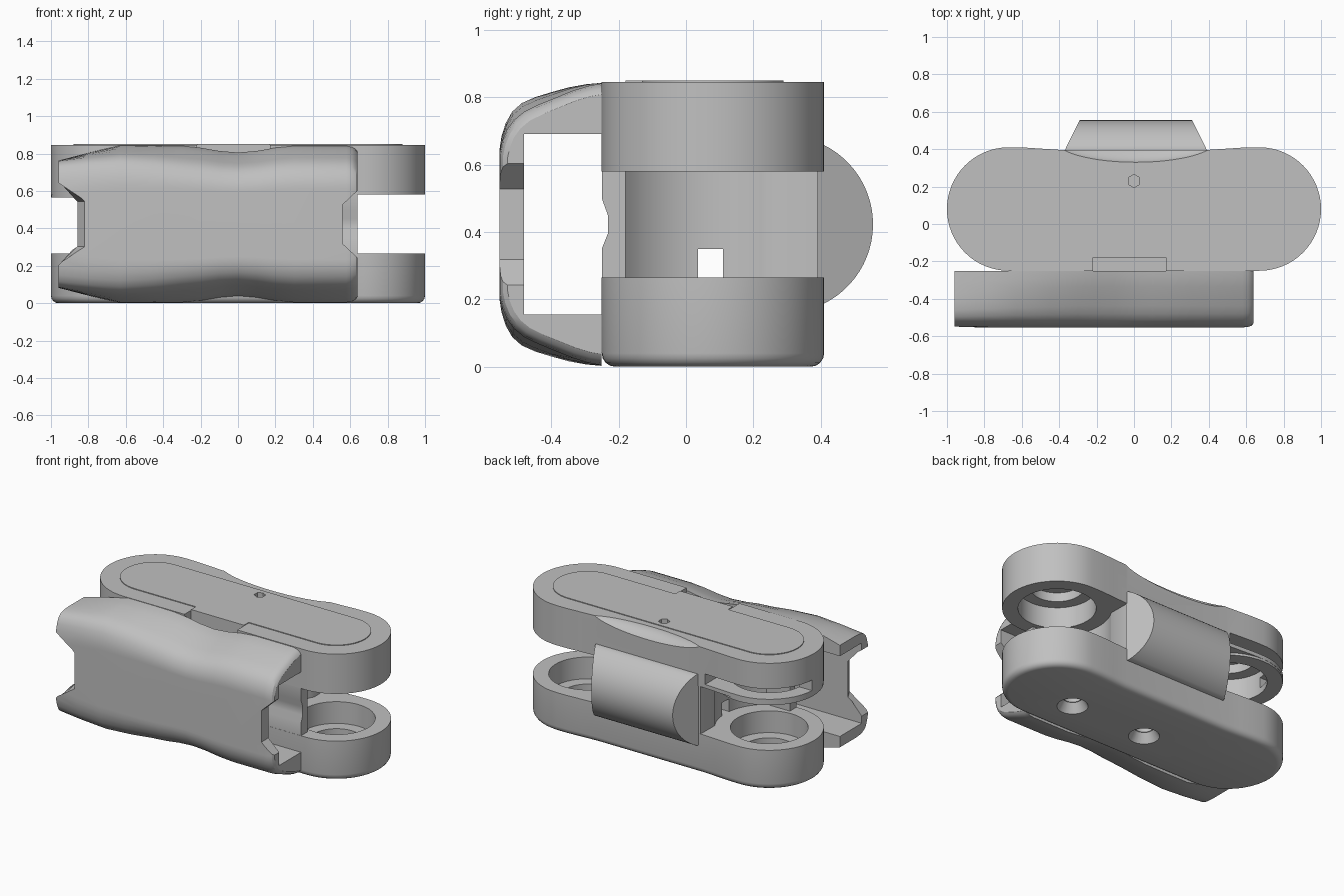
import bpy, bmesh, math
from mathutils import Matrix

cube = bpy.data.objects.get("Cube")
if cube:
    bpy.data.objects.remove(cube, do_unlink=True)

grey = bpy.data.materials.new("plain_grey")
grey.use_nodes = True
grey.diffuse_color = (0.53, 0.53, 0.53, 1)
grey.node_tree.nodes["Principled BSDF"].inputs["Base Color"].default_value = (0.53, 0.53, 0.53, 1)

LOBE_X, LOBE_Y, MID_Z = 0.67, 0.08, 0.4225
TOP, SLOT_LOW, SLOT_HIGH = 0.845, 0.265, 0.58


def make(name, bm):
    bmesh.ops.recalc_face_normals(bm, faces=bm.faces)
    mesh = bpy.data.meshes.new(name)
    bm.to_mesh(mesh)
    bm.free()
    mesh.materials.append(grey)
    ob = bpy.data.objects.new(name, mesh)
    bpy.context.collection.objects.link(ob)
    return ob


def loft(name, rings):
    """Join equal-length closed rings of points and cap both ends."""
    bm = bmesh.new()
    rows = [[bm.verts.new(p) for p in ring] for ring in rings]
    n = len(rows[0])
    for a, b in zip(rows, rows[1:]):
        for i in range(n):
            j = (i + 1) % n
            bm.faces.new((a[i], a[j], b[j], b[i]))
    bm.faces.new(rows[0])
    bm.faces.new(rows[-1])
    return make(name, bm)


def prism(name, outline, z0, z1):
    return loft(name, [[(x, y, z) for x, y in outline] for z in (z0, z1)])


def box(x0, x1, y0, y1, z0, z1):
    return prism("cutter", [(x0, y0), (x1, y0), (x1, y1), (x0, y1)], z0, z1)


def disc(x, y, z0, z1, r0, r1=None, sides=48, name="cutter"):
    bm = bmesh.new()
    bmesh.ops.create_cone(bm, cap_ends=True, segments=sides, radius1=r0,
                          radius2=r0 if r1 is None else r1, depth=z1 - z0,
                          matrix=Matrix.Translation((x, y, (z0 + z1) / 2)))
    return make(name, bm)


def cut(ob, *cutters):
    for c in cutters:
        c.hide_render = True
        mod = ob.modifiers.new("cut", "BOOLEAN")
        mod.operation, mod.solver, mod.object = "DIFFERENCE", "EXACT", c
    bpy.context.view_layer.update()
    baked = bpy.data.meshes.new_from_object(
        ob.evaluated_get(bpy.context.evaluated_depsgraph_get()))
    ob.modifiers.clear()
    ob.data = baked
    for c in cutters:
        bpy.data.objects.remove(c, do_unlink=True)


def both_sides(right_half):
    return right_half + [(-x, y) for x, y in reversed(right_half)]


def arc(r, a0, a1, n):
    return [(LOBE_X + r * math.cos(math.radians(a0 + (a1 - a0) * i / n)),
             LOBE_Y + r * math.sin(math.radians(a0 + (a1 - a0) * i / n))) for i in range(n + 1)]


# Lower and upper plates share one waisted outline
outline = both_sides(arc(0.33, -90, 90, 32) + [(0.59, 0.409), (0.5, 0.403), (0.39, 0.396)])
lower = prism("lower_plate", outline, 0, SLOT_LOW)
upper = prism("upper_plate", outline, SLOT_HIGH, TOP)

# Rounded bottom rim
bm = bmesh.new()
bm.from_mesh(lower.data)
rim = [e for e in bm.edges if all(v.co.z < 0.001 for v in e.verts)]
bmesh.ops.bevel(bm, geom=rim, offset=0.04, segments=4, profile=0.5, affect="EDGES")
bm.to_mesh(lower.data)
bm.free()

# Round sockets and screw holes in the lower plate
for x in (-LOBE_X, LOBE_X):
    cut(lower, disc(x, LOBE_Y, 0.12, 0.4, 0.235))
    cut(lower, disc(x, LOBE_Y, 0.07, 0.2, 0.16))
for x in (-0.07, 0.49):
    cut(lower, disc(x, 0.01, -0.01, 0.06, 0.1, 0.06, 24))
    cut(lower, disc(x, 0.01, -0.01, 0.11, 0.055, sides=24))

# Sockets, front notch and scooped back edge in the upper plate
for x in (-LOBE_X, LOBE_X):
    cut(upper, disc(x, LOBE_Y, 0.5, 0.72, 0.235))
    cut(upper, disc(x, LOBE_Y, 0.5, 0.78, 0.16))
cut(upper, box(-0.22, 0.17, -0.3, -0.18, 0.72, 0.9))
bm = bmesh.new()
bmesh.ops.create_uvsphere(bm, u_segments=64, v_segments=32, radius=1,
                          matrix=Matrix.Translation((0.01, 0.45, 0.87))
                          @ Matrix.Diagonal((0.45, 0.125, 0.09, 1)))
cut(upper, make("cutter", bm))

# Slit around the back of the right socket, with a low collar beneath it
cut(upper, box(-1.1, -0.42, 0.1, 0.5, 0.605, 0.675))
collar = disc(-LOBE_X, LOBE_Y, 0.565, SLOT_HIGH + 0.001, 0.329, name="socket_collar")
cut(collar, disc(-LOBE_X, LOBE_Y, 0.5, 0.7, 0.235))

# Thin lid with a tab reaching the front notch and a small hexagonal hole
lid_end = arc(0.21, -90, 90, 24)
lid_left = [(-x, y) for x, y in reversed(lid_end)]
tab = [(-0.22, -0.13), (-0.22, -0.18), (0.17, -0.18), (0.17, -0.13)]
lid = prism("lid", lid_end + lid_left + tab, TOP - 0.001, TOP + 0.005)
for ob in (lid, upper):
    cut(ob, disc(0, 0.23, TOP - 0.06, 0.9, 0.035, sides=6))

# Core between the plates, hollowed around each lobe
core_half = [(0.64, -0.249), (0.64, -0.18)] + arc(0.33, 232, 149, 16) + [(0.385, 0.395)]
core = prism("core", both_sides(core_half), SLOT_LOW - 0.01, SLOT_HIGH + 0.01)
cut(core, box(-1, 1, 0.035, 0.11, SLOT_LOW - 0.02, 0.35))
groove = [(-0.3, 0.53), (-0.25, 0.5), (-0.232, 0.45), (-0.232, 0.395), (-0.25, 0.35), (-0.3, 0.31)]
cut(core, loft("cutter", [[(x, y, z) for y, z in groove] for x in (-1, 1)]))

# Rounded back pad with slanted ends
pad_arc = [(0.292 + 0.263 * math.cos(a), MID_Z + 0.263 * math.sin(a))
           for a in [math.radians(-64 + 128 * i / 24) for i in range(25)]]
pad_section = [(0.39, MID_Z - 0.237)] + pad_arc + [(0.39, MID_Z + 0.237)]
loft("back_pad", [[(0.01 + s * (0.38 - 0.5 * max(y - 0.395, 0)), y, z) for y, z in pad_section]
                  for s in (-1, 1)])

# Front cover: C-shaped section lofted along x, boxy at the left end,
# sloped elsewhere and narrowed at the waist
sloped = [(0, 1), (0.12, 0.985), (0.28, 0.95), (0.45, 0.9), (0.62, 0.85), (0.76, 0.8),
          (0.86, 0.74), (0.93, 0.67), (0.975, 0.59), (0.999, 0.51), (1, 0.45)]
boxy = [(0, 1), (0.2, 1), (0.4, 1), (0.55, 1), (0.7, 0.99), (0.82, 0.96),
        (0.9, 0.9), (0.95, 0.8), (0.985, 0.68), (0.999, 0.55), (1, 0.45)]
inner = [(-0.25, 0.155), (-0.48, 0.155), (-0.48, 0.69), (-0.25, 0.69)]
# Each station: x, half height, depth, boxiness
stations = [(-0.96, 0.34, 0.3, 1), (-0.8, 0.382, 0.303, 0.65),
            (-0.63, 0.42, 0.304, 0.35), (-0.45, 0.42, 0.304, 0.2), (-0.3, 0.418, 0.303, 0)]
stations += [(x, 0.4 - 0.017 * math.cos(math.pi * x / 0.3), 0.303, 0)
             for x in (-0.2, -0.1, 0, 0.1, 0.2)]
stations += [(0.3, 0.418, 0.303, 0), (0.58, 0.418, 0.303, 0), (0.61, 0.412, 0.3, 0),
             (0.63, 0.4, 0.293, 0), (0.64, 0.385, 0.28, 0)]
rings = []
for x, h, depth, mix in stations:
    half = [(u0 + (u1 - u0) * mix, t0 + (t1 - t0) * mix)
            for (u0, t0), (u1, t1) in zip(sloped, boxy)]
    section = half + [(u, -t) for u, t in reversed(half)]
    rings.append([(x, -0.25 - depth * u, MID_Z + h * t) for u, t in section]
                 + [(x, y, z) for y, z in inner])
cover = loft("front_cover", rings)

# Tapered notches in both ends of the cover; the left one is bevelled through the wall
for end, deep, slant, wide, narrow in ((-0.96, -0.84, 0.03, 0.22, 0.12),
                                       (0.64, 0.56, 0, 0.18, 0.105)):
    out = end + math.copysign(0.05, end)
    rings = []
    for y, shift in ((-0.57, slant), (-0.46, -slant)):
        shape = [(out, -wide), (end, -wide), (deep + shift, -narrow),
                 (deep + shift, narrow), (end, wide), (out, wide)]
        rings.append([(x, y, MID_Z + z) for x, z in shape])
    cut(cover, loft("cutter", rings))

# Smooth curved walls, keep hard edges
bpy.ops.object.select_all(action="DESELECT")
for ob in bpy.context.scene.objects:
    if ob.type == "MESH":
        ob.select_set(True)
        bpy.context.view_layer.objects.active = ob
bpy.ops.object.shade_smooth_by_angle(angle=math.radians(30))
